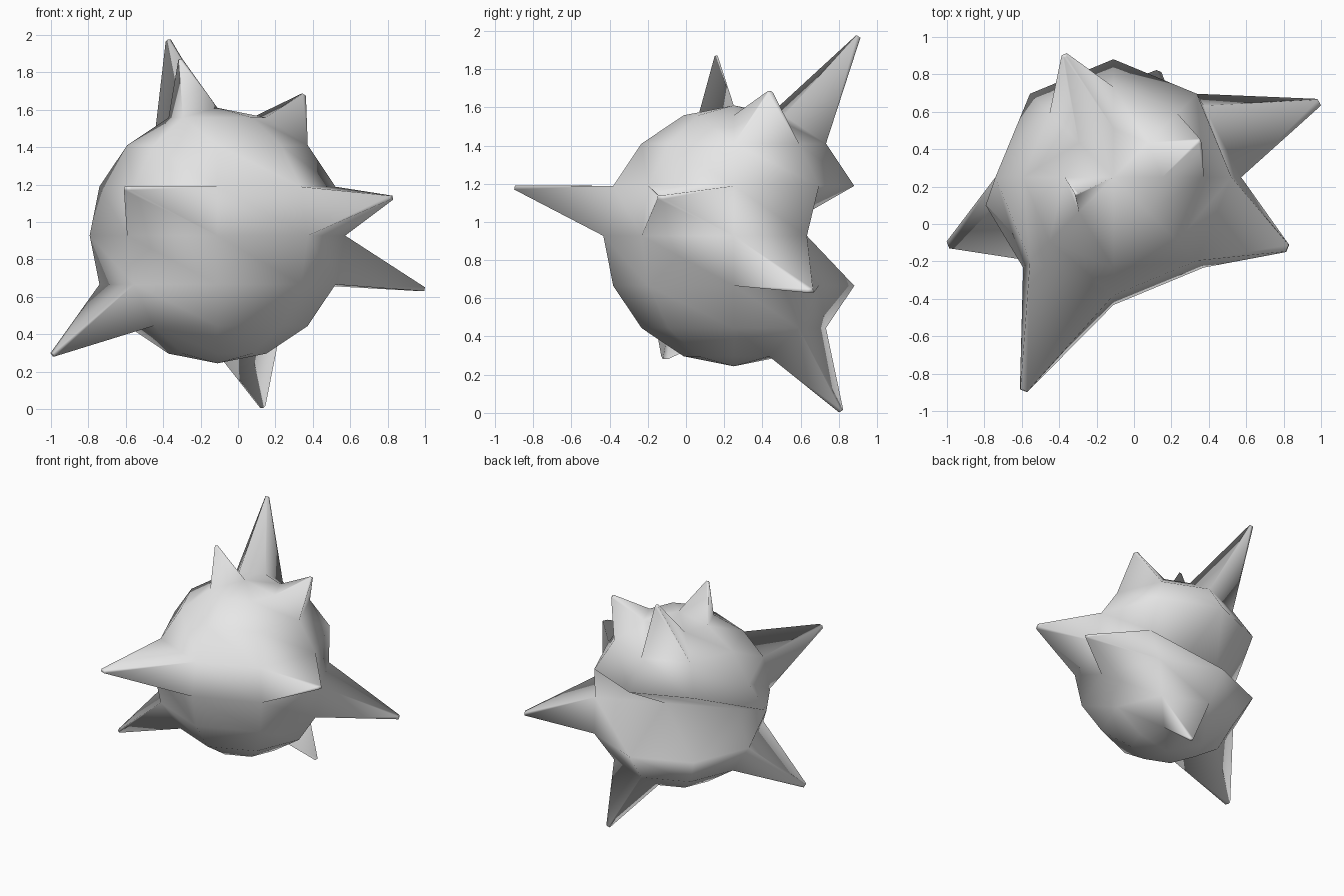
import bpy
import bmesh
import math
from mathutils import Vector

cube = bpy.data.objects.get("Cube")
if cube:
    bpy.data.objects.remove(cube, do_unlink=True)

CENTRE = Vector((-0.11, 0.25, 0.927))
RADIUS = 0.683
TIP_SCALE = 0.08

# Spike tips; each grows from the ball face that points towards it
TIPS = [
    (-0.37, 0.90, 1.97),
    (-0.31, 0.16, 1.87),
    (0.35, 0.44, 1.68),
    (0.82, -0.13, 1.13),
    (0.99, 0.65, 0.64),
    (-0.59, -0.89, 1.18),
    (-0.99, -0.11, 0.29),
    (0.13, 0.81, 0.01),
]

# Equator dent: azimuth in degrees -> push towards the front
DENTS = {45: 0.10, 90: 0.51, 135: 0.53, 180: 0.15}


def azimuth(vert):
    d = vert.co - CENTRE
    return round(math.degrees(math.atan2(d.y, d.x))) % 360


# Low-poly ball
bm = bmesh.new()
bmesh.ops.create_uvsphere(bm, u_segments=8, v_segments=8, radius=RADIUS)
bmesh.ops.translate(bm, verts=bm.verts, vec=CENTRE)

# Choose the faces that carry spikes
spikes = []
for tip in map(Vector, TIPS):
    aim = (tip - CENTRE).normalized()
    face = max(bm.faces, key=lambda f: (f.calc_center_median() - CENTRE).normalized().dot(aim))
    spikes.append((face, tip))
spiked = {face for face, tip in spikes}

# Dent the back of the equator and fold its quads along one diagonal
equator = {azimuth(v): v for v in bm.verts if abs(v.co.z - CENTRE.z) < 0.01}
dented = [equator[a] for a in DENTS]
folds = []
for face in {f for v in dented for f in v.link_faces} - spiked:
    ordered = sorted(face.verts, key=lambda v: v.co.z)
    low, high = ordered[:2], ordered[2:]
    start = min(high, key=azimuth)
    end = max(low, key=azimuth)
    if azimuth(start) == 180:
        end = max(low, key=azimuth)
    folds.append((face, start, end))
for face, start, end in folds:
    bmesh.utils.face_split(face, start, end)
for angle, push in DENTS.items():
    equator[angle].co.y -= push

# Pull out the spikes
for face, tip in spikes:
    top = bmesh.ops.extrude_discrete_faces(bm, faces=[face])["faces"][0]
    middle = top.calc_center_median()
    for v in top.verts:
        v.co = tip + (v.co - middle) * TIP_SCALE

bmesh.ops.recalc_face_normals(bm, faces=bm.faces)
for face in bm.faces:
    face.smooth = True

mesh = bpy.data.meshes.new("spiked_ball")
bm.to_mesh(mesh)
bm.free()
ball = bpy.data.objects.new("spiked_ball", mesh)
bpy.context.collection.objects.link(ball)

# Plain grey surface
grey = bpy.data.materials.new("light_grey")
grey.use_nodes = True
colour = (0.8, 0.8, 0.8, 1.0)
grey.diffuse_color = colour
grey.node_tree.nodes["Principled BSDF"].inputs["Base Color"].default_value = colour
mesh.materials.append(grey)
